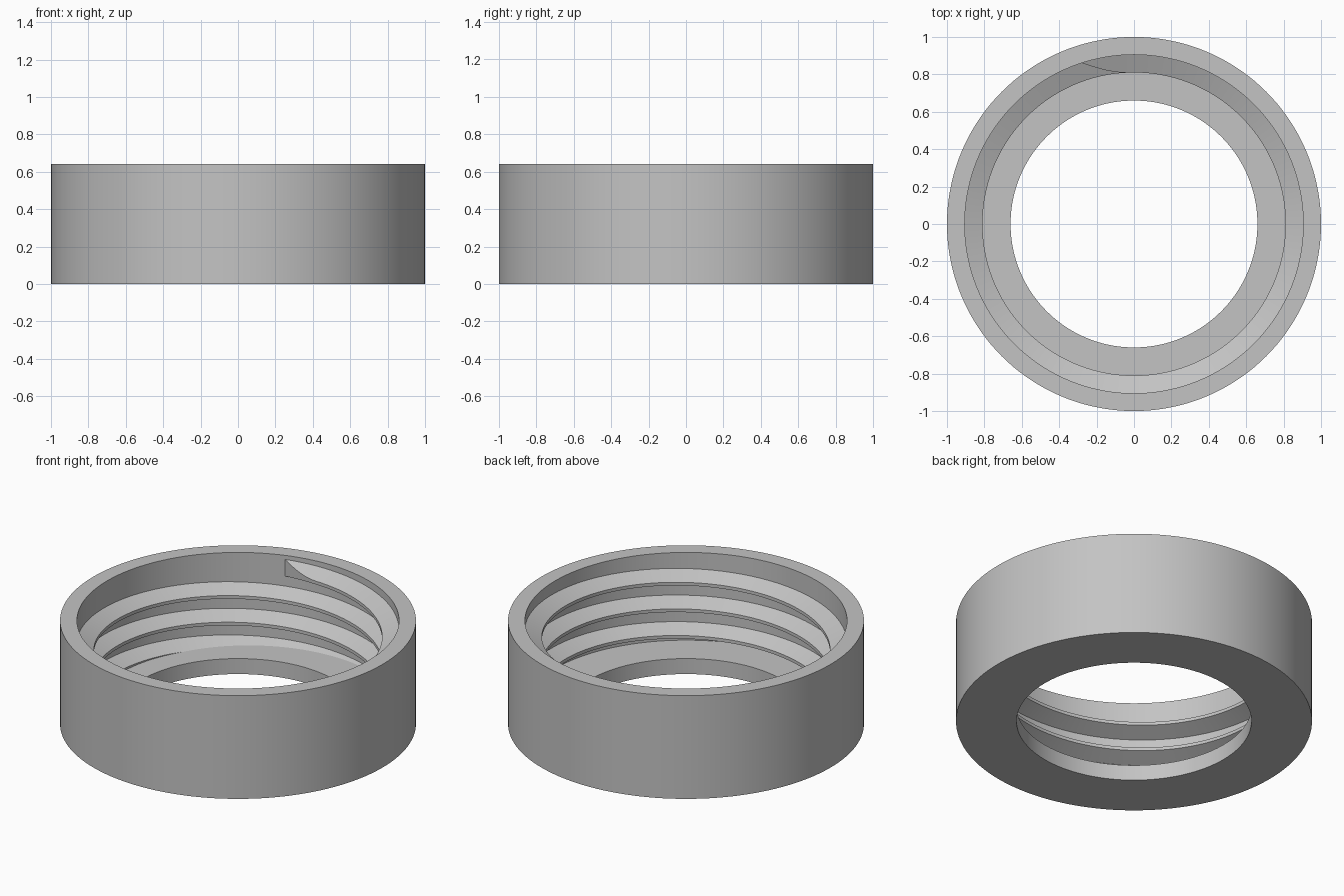
import bpy, bmesh
from math import cos, sin, radians, pi

cube = bpy.data.objects.get("Cube")
if cube:
    bpy.data.objects.remove(cube, do_unlink=True)

HEIGHT, FLOOR = 0.64, 0.096
OUTER, WALL, CREST, HOLE = 1.0, 0.905, 0.81, 0.66
SEGMENTS = 144
PITCH, TOP_Z, TOP_ANGLE = 0.165, 0.563, 108

grey = bpy.data.materials.new("plain grey")
grey.use_nodes = True
colour = (0.55, 0.55, 0.55, 1)
grey.diffuse_color = colour
grey.node_tree.nodes["Principled BSDF"].inputs["Base Color"].default_value = colour


def loft(name, sections, closed):
    """Skin a row of closed cross-sections, joined end to end or capped."""
    bm = bmesh.new()
    rings = [[bm.verts.new(p) for p in s] for s in sections]
    pairs = list(zip(rings, rings[1:]))
    if closed:
        pairs.append((rings[-1], rings[0]))
    else:
        bm.faces.new(rings[0])
        bm.faces.new(rings[-1])
    for a, b in pairs:
        for i in range(len(a)):
            j = (i + 1) % len(a)
            bm.faces.new((a[i], a[j], b[j], b[i]))
    bmesh.ops.recalc_face_normals(bm, faces=bm.faces)
    mesh = bpy.data.meshes.new(name)
    bm.to_mesh(mesh)
    bm.free()
    mesh.materials.append(grey)
    obj = bpy.data.objects.new(name, mesh)
    bpy.context.collection.objects.link(obj)
    bpy.ops.object.select_all(action='DESELECT')
    obj.select_set(True)
    bpy.context.view_layer.objects.active = obj
    bpy.ops.object.shade_smooth_by_angle(angle=radians(25))
    return obj


def place(profile, angle):
    """Stand a radius and height profile at an angle round the axis."""
    return [(r * cos(angle), r * sin(angle), z) for r, z in profile]


# Ring body: outer wall with an inward floor lip around the hole
body = [(HOLE, 0), (OUTER, 0), (OUTER, HEIGHT), (WALL, HEIGHT),
        (WALL, FLOOR), (HOLE, FLOOR)]
loft("ring_body", [place(body, 2 * pi * i / SEGMENTS) for i in range(SEGMENTS)], True)


# Internal thread: a truncated ridge winding down until it sinks into the floor
def half_width(r):
    return 0.01 + 0.44 * (r - CREST)


def thread_section(degrees):
    t = min(degrees / 16, 1)
    crest = WALL - (WALL - CREST) * (1 - (1 - t) ** 2)
    root = WALL + 0.02
    mid = TOP_Z - PITCH * degrees / 360
    profile = [(root, mid - half_width(root)), (crest, mid - half_width(crest)),
               (crest, mid + half_width(crest)), (root, mid + half_width(root))]
    profile = [(r, max(z, FLOOR / 2 + 0.002 * i)) for i, (r, z) in enumerate(profile)]
    return place(profile, radians(TOP_ANGLE - degrees))


TURNS = 3.1
steps = int(360 * TURNS / 2)
loft("internal_thread", [thread_section(2 * i) for i in range(steps + 1)], False)
